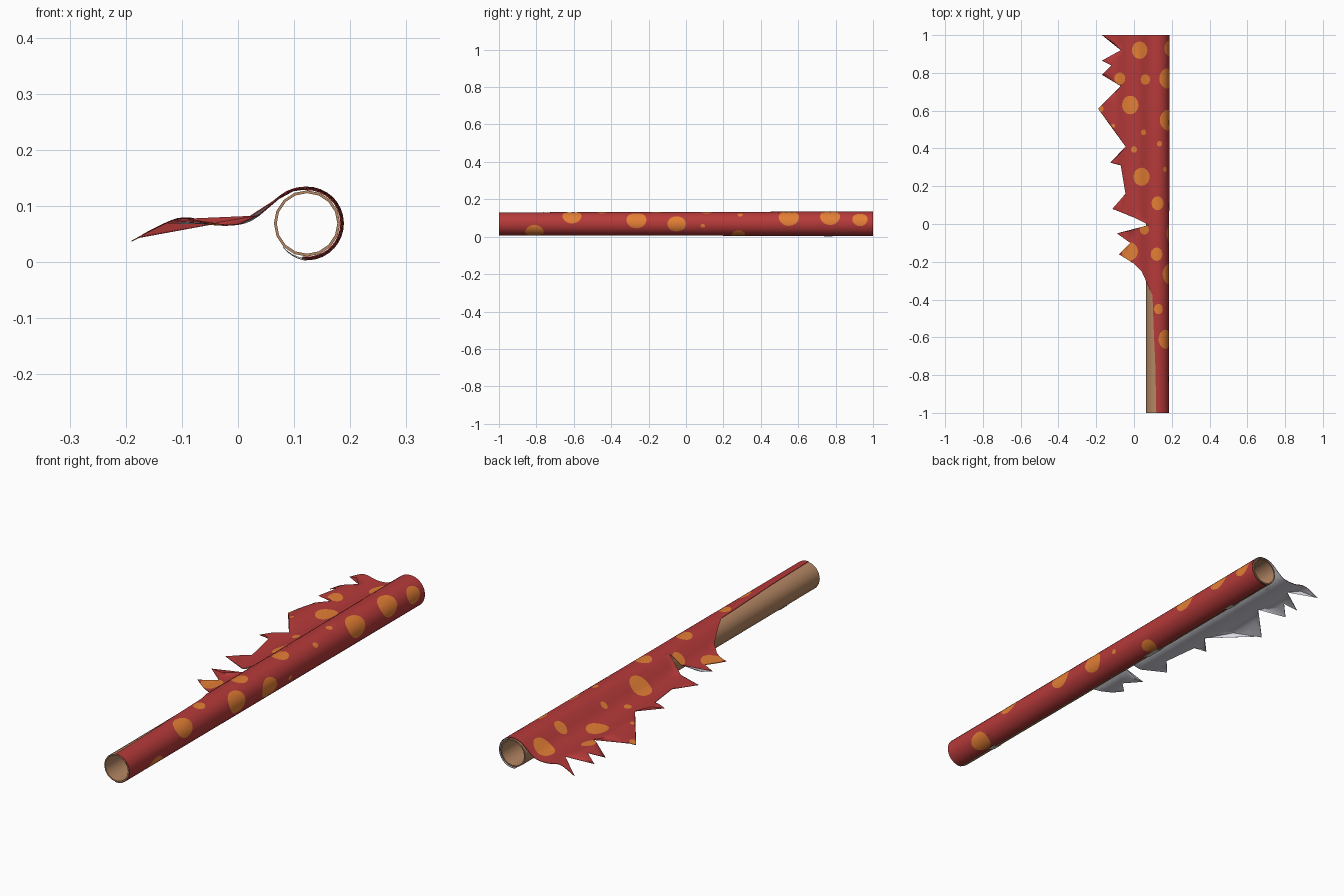
import bpy, bmesh, math
from mathutils import Vector
from mathutils.geometry import delaunay_2d_cdt

cube = bpy.data.objects.get("Cube")
if cube:
    bpy.data.objects.remove(cube, do_unlink=True)

CX, CZ = 0.123, 0.069      # tube axis
TUBE_R = 0.059


def material(name, rgb):
    m = bpy.data.materials.new(name)
    m.use_nodes = True
    m.diffuse_color = (*rgb, 1)
    m.node_tree.nodes["Principled BSDF"].inputs["Base Color"].default_value = (*rgb, 1)
    return m


red = material("red_paper", (0.47, 0.042, 0.042))
orange = material("orange_spot", (0.77, 0.21, 0.035))
grey = material("grey_paper_back", (0.68, 0.68, 0.75))
tan = material("cardboard", (0.46, 0.24, 0.125))
tape = material("pale_tape", (0.6, 0.61, 0.48))


def finish(name, bm, mats, thickness, back_offset=0):
    """Make an object, thicken it inwards and smooth it."""
    mesh = bpy.data.meshes.new(name)
    bm.to_mesh(mesh)
    bm.free()
    obj = bpy.data.objects.new(name, mesh)
    bpy.context.collection.objects.link(obj)
    for m in mats:
        mesh.materials.append(m)
    bpy.ops.object.select_all(action='DESELECT')
    obj.select_set(True)
    bpy.context.view_layer.objects.active = obj
    mod = obj.modifiers.new("thickness", 'SOLIDIFY')
    mod.thickness = thickness
    mod.offset = -1
    mod.material_offset = back_offset
    bpy.ops.object.modifier_apply(modifier=mod.name)
    bpy.ops.object.shade_smooth_by_angle(angle=math.radians(40))


def arc_strip(name, mat, radii, angles, ends, steps, thickness):
    """Curved plate round the tube axis; angles run clockwise from the top."""
    bm = bmesh.new()
    rows = []
    for i in range(steps + 1):
        t = i / steps
        a = math.radians(angles[0] + (angles[1] - angles[0]) * t)
        r = radii[0] + (radii[1] - radii[0]) * t
        x, z = CX + r * math.sin(a), CZ + r * math.cos(a)
        rows.append([bm.verts.new((x, y, z)) for y in ends])
    for p, q in zip(rows, rows[1:]):
        bm.faces.new((p[0], q[0], q[1], p[1]))
    bmesh.ops.remove_doubles(bm, verts=bm.verts, dist=1e-5)
    finish(name, bm, [mat], thickness)


# Cardboard tube, open at both ends
arc_strip("cardboard_tube", tan, (TUBE_R, TUBE_R), (0, 360), (-1, 1), 16, 0.005)

# Height of the loose sheet, by distance left of the tube axis
SHEET = [(0, 0.135), (0.02, 0.133), (0.04, 0.125), (0.065, 0.106), (0.095, 0.081),
         (0.125, 0.071), (0.17, 0.071), (0.21, 0.080), (0.24, 0.076), (0.32, 0.036)]


def sheet_height(u):
    """Smooth curve through the sheet heights."""
    i = max(k for k in range(len(SHEET) - 1) if SHEET[k][0] <= u)

    def slope(k):
        a, b = SHEET[max(k - 1, 0)], SHEET[min(k + 1, len(SHEET) - 1)]
        return (b[1] - a[1]) / (b[0] - a[0]) if k else 0

    (u0, z0), (u1, z1) = SHEET[i], SHEET[i + 1]
    w = u1 - u0
    t = (u - u0) / w
    ease = t * t * (3 - 2 * t)
    return (z0 + (z1 - z0) * ease + w * t * (1 - t) ** 2 * slope(i)
            - w * t * t * (1 - t) * slope(i + 1))


def paper_radius(y):
    return 0.0635 + 0.0022 * y


def paper_point(u, y):
    """Bend flat paper: u < 0 wraps over the right side, u > 0 hangs loose left."""
    r = paper_radius(y)
    if u <= 0:
        a = -u / 0.0632
        return (CX + r * math.sin(a), y, CZ + r * math.cos(a))
    return (CX - u, y, sheet_height(u) + r - 0.066)


# Torn left edge (x, y), from the front end to the back end
TORN = [(0.118, -1), (0.113, -0.75), (0.104, -0.55), (0.098, -0.38), (0.072, -0.32),
        (0.04, -0.25), (0, -0.21), (-0.08, -0.16), (-0.02, -0.1), (-0.09, -0.05),
        (0.08, -0.005), (0, 0.035), (-0.115, 0.08), (-0.045, 0.16), (-0.07, 0.31),
        (-0.125, 0.325), (-0.045, 0.41), (-0.19, 0.61), (-0.07, 0.73), (-0.17, 0.79),
        (-0.12, 0.84), (-0.17, 0.865), (-0.07, 0.92), (-0.17, 1)]
# Spots on the flat paper (u, y, radius)
SPOTS = [(0.093, 0.92, 0.043), (0.198, 0.77, 0.03), (0.063, 0.765, 0.026),
         (0.143, 0.63, 0.046), (0.073, 0.485, 0.014), (0.123, 0.395, 0.016),
         (-0.012, 0.425, 0.014), (0.083, 0.25, 0.045), (-0.002, 0.11, 0.034),
         (0.068, -0.03, 0.025), (0.145, -0.145, 0.045), (0.003, -0.16, 0.033),
         (-0.007, -0.45, 0.025), (0.233, 0.52, 0.01), (0.3, 0.61, 0.016),
         (-0.052, -0.61, 0.048), (-0.077, -0.265, 0.05), (-0.1, -0.05, 0.046),
         (-0.062, 0.55, 0.051), (-0.058, 0.77, 0.05), (-0.075, 0.93, 0.038),
         (-0.15, -0.81, 0.047), (-0.168, 0.28, 0.034), (-0.11, 0.09, 0.011),
         (-0.045, 0.29, 0.013)]
WRAP_END = -0.207

# Flat pattern: outline, slightly long spots and grid points for bending
points = [(WRAP_END, 1), (WRAP_END, -1)] + [(CX - x, y) for x, y in TORN]
regions = [list(range(len(points)))]
for u, y, r in SPOTS:
    start = len(points)
    for k in range(20):
        a = math.tau * k / 20
        points.append((u + 0.95 * r * math.cos(a), y + 1.07 * r * math.sin(a)))
    regions.append(list(range(start, start + 20)))
for i in range(43):
    for j in range(51):
        points.append((WRAP_END + 0.0122 * i, -1 + 0.04 * j))

verts, _, faces, _, _, owners = delaunay_2d_cdt(
    [Vector(p) for p in points], [], regions, 0, 1e-5)

# Wrapping paper: red with orange spots, grey on the back
bm = bmesh.new()
bent = [bm.verts.new(paper_point(*v)) for v in verts]
for face, owner in zip(faces, owners):
    if 0 in owner:
        f = bm.faces.new([bent[i] for i in reversed(face)])
        f.material_index = 1 if len(owner) > 1 else 0
bmesh.ops.delete(bm, geom=[v for v in bm.verts if not v.link_faces], context='VERTS')
finish("wrapping_paper", bm, [red, orange, grey], 0.002, 2)

# Small tape pieces holding the wrapped edge down onto the tube
for n, (y, half) in enumerate([(-0.79, 0.018), (0.25, 0.04), (0.76, 0.022)]):
    arc_strip(f"tape_{n + 1}", tape, (paper_radius(y) + 0.0014, TUBE_R + 0.0015),
              (181, 226), (y - half, y + half), 6, 0.001)
